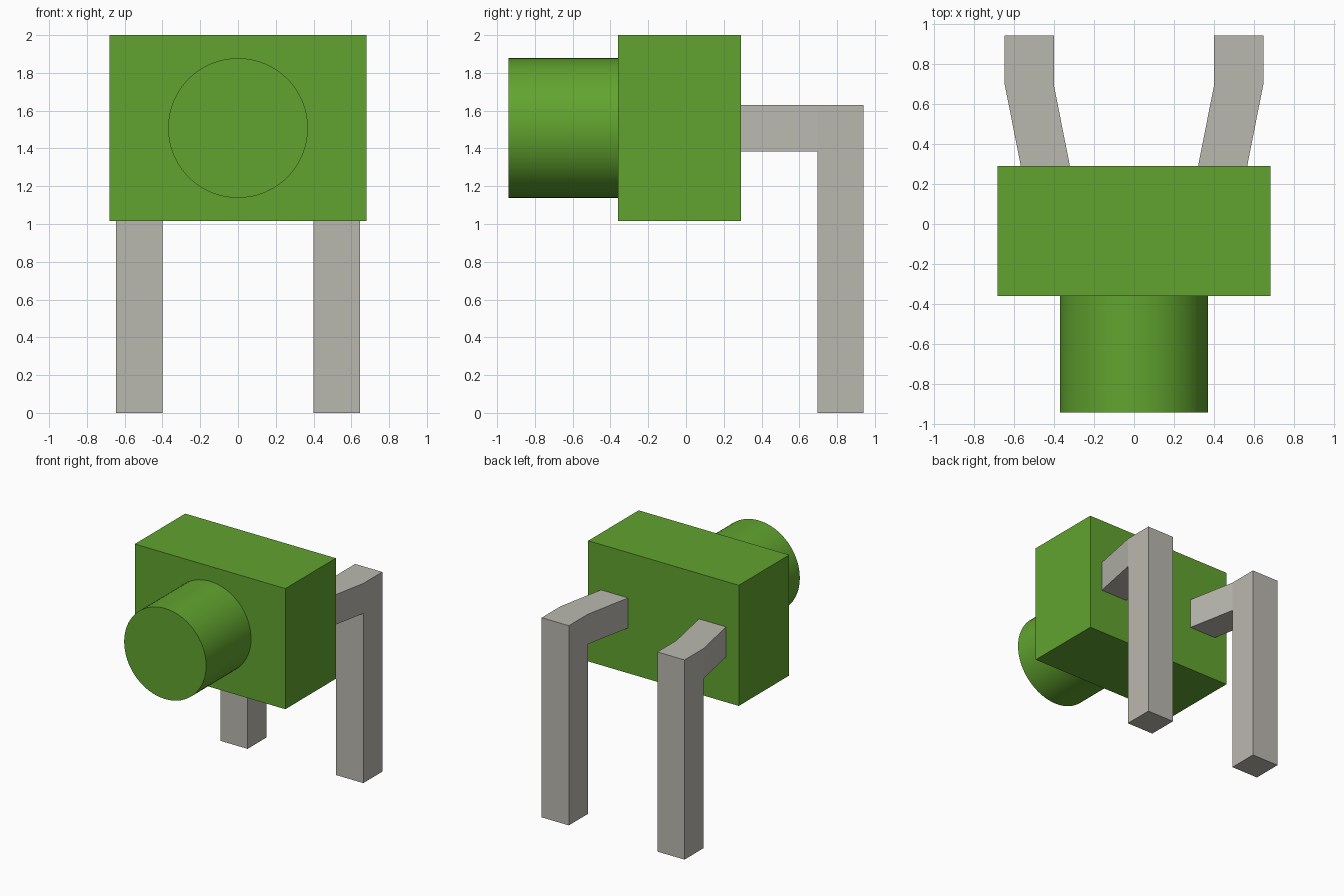
import bpy, bmesh, math
from mathutils import Vector, Matrix

old = bpy.data.objects.get("Cube")
if old:
    bpy.data.objects.remove(old, do_unlink=True)


def material(name, rgb):
    mat = bpy.data.materials.new(name)
    mat.use_nodes = True
    colour = (*rgb, 1)
    mat.diffuse_color = colour
    mat.node_tree.nodes["Principled BSDF"].inputs["Base Color"].default_value = colour
    return mat


green = material("green plastic", (0.12, 0.37, 0.028))
metal = material("pale grey metal", (0.49, 0.48, 0.43))


def finish(name, bm, mat):
    bmesh.ops.recalc_face_normals(bm, faces=bm.faces)
    mesh = bpy.data.meshes.new(name)
    bm.to_mesh(mesh)
    bm.free()
    mesh.materials.append(mat)
    obj = bpy.data.objects.new(name, mesh)
    bpy.context.collection.objects.link(obj)
    return obj


# Housing block
bm = bmesh.new()
bmesh.ops.create_cube(bm, size=1, matrix=Matrix.Translation((0, -0.035, 1.508))
                      @ Matrix.Diagonal((1.36, 0.65, 0.985, 1)))
finish("housing", bm, green)

# Round barrel on the front of the housing
bpy.ops.mesh.primitive_cylinder_add(vertices=64, radius=0.37, depth=0.58,
                                    location=(0, -0.65, 1.508),
                                    rotation=(math.pi / 2, 0, 0))
barrel = bpy.context.object
barrel.name = "barrel"
barrel.data.materials.append(green)
bpy.ops.object.shade_smooth_by_angle(angle=math.radians(40))


def extrude(bm, face, offset):
    """Extrude one face by an offset and return the moved end face."""
    new = bmesh.ops.extrude_discrete_faces(bm, faces=[face])["faces"][0]
    bmesh.ops.translate(bm, verts=new.verts, vec=Vector(offset))
    return new


# Bent leads: splayed arm, square elbow, straight leg
def lead(name, side):
    w = 0.245
    bm = bmesh.new()
    corners = [(0.32, 1.385), (0.32, 1.63), (0.32 + w, 1.63), (0.32 + w, 1.385)]
    start = bm.faces.new([bm.verts.new((x, 0.29, z)) for x, z in corners])
    end = extrude(bm, start, (0.08, 0.405, 0))
    extrude(bm, end, (0, w, 0))
    bm.normal_update()
    elbow_base = min((f for f in bm.faces if f.calc_center_median().y > 0.7),
                     key=lambda f: f.calc_center_median().z)
    extrude(bm, elbow_base, (0, 0, -1.385))
    bmesh.ops.scale(bm, vec=(side, 1, 1), verts=bm.verts)
    finish(name, bm, metal)


lead("left_lead", 1)
lead("right_lead", -1)
